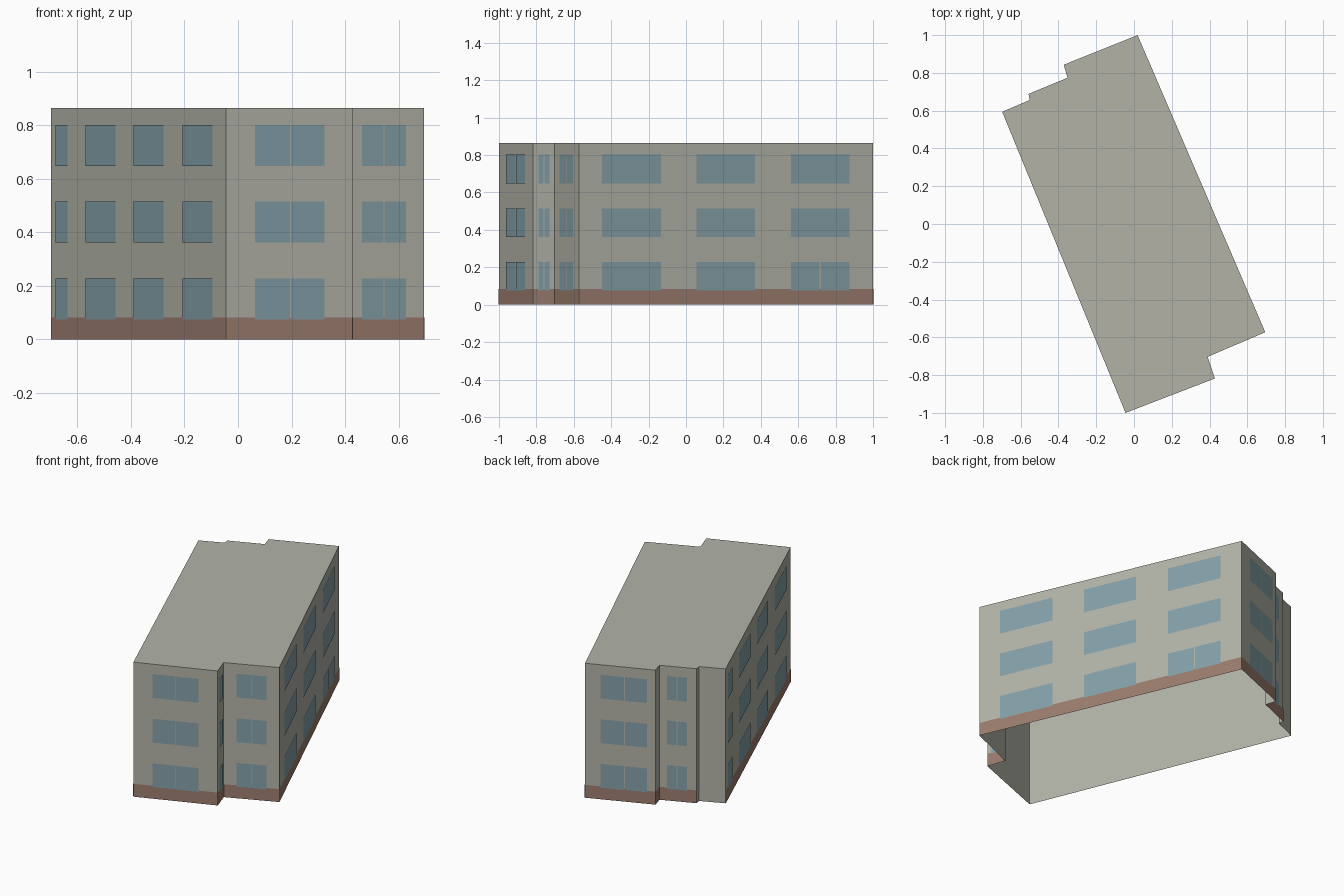
import bpy
from mathutils import Vector

cube = bpy.data.objects.get("Cube")
if cube:
    bpy.data.objects.remove(cube, do_unlink=True)


def material(name, rgb):
    m = bpy.data.materials.new(name)
    m.use_nodes = True
    m.diffuse_color = (*rgb, 1)
    m.node_tree.nodes["Principled BSDF"].inputs["Base Color"].default_value = (*rgb, 1)
    return m


WALL = material("grey plaster", (0.445, 0.45, 0.39))
BASE = material("brown plinth", (0.33, 0.205, 0.156))
GLASS = material("blue glass", (0.23, 0.35, 0.39))

HEIGHT, BASE_TOP = 0.865, 0.083
SILLS, WINDOW_HEIGHT = (0.075, 0.362, 0.649), 0.153


def add_mesh(name, verts, faces, mat):
    mesh = bpy.data.meshes.new(name)
    mesh.from_pydata(verts, [], faces)
    mesh.materials.append(mat)
    obj = bpy.data.objects.new(name, mesh)
    bpy.context.collection.objects.link(obj)


def panel(start, end, f0, f1, z0, z1, offset):
    """Upright rectangle between two fractions of a wall, set just outside it."""
    along = Vector(end) - Vector(start)
    out = Vector((along.y, -along.x)).normalized() * offset
    p, q = (Vector(start) + along * f + out for f in (f0, f1))
    return [(p.x, p.y, z0), (q.x, q.y, z0), (q.x, q.y, z1), (p.x, p.y, z1)]


def add_panels(name, panels, mat):
    verts = [v for p in panels for v in p]
    faces = [tuple(range(4 * i, 4 * i + 4)) for i in range(len(panels))]
    add_mesh(name, verts, faces, mat)


# Footprint, counterclockwise from the front corner
plan = [(-0.045, -1.0), (0.428, -0.818), (0.39, -0.703), (0.695, -0.573),
        (0.019, 1.0), (-0.372, 0.843), (-0.352, 0.774), (-0.558, 0.689),
        (-0.553, 0.656), (-0.698, 0.594)]
n = len(plan)

# Outer shell with flat roof, open underneath
shell = [(x, y, z) for z in (0, HEIGHT) for x, y in plan]
sides = [(i, (i + 1) % n, (i + 1) % n + n, i + n) for i in range(n)]
add_mesh("walls_and_roof", shell, sides + [tuple(range(n, 2 * n))], WALL)

# Wall index: name, panes as fractions along the wall
windows = {
    0: ("front", [(0.227, 0.503), (0.51, 0.777)]),
    1: ("front_step", [(0.24, 0.485), (0.515, 0.77)]),
    2: ("front_recess", [(0.236, 0.503), (0.513, 0.774)]),
    3: ("left_side", [(0.078, 0.279), (0.4, 0.598), (0.72, 0.92)]),
    4: ("back", [(0.225, 0.555), (0.568, 0.885)]),
    6: ("back_recess", [(0.21, 0.47), (0.485, 0.74)]),
    9: ("right_side", [(0.03, 0.098), (0.2, 0.373), (0.475, 0.646), (0.755, 0.926)]),
}

for i, (name, panes) in windows.items():
    start, end = plan[i], plan[(i + 1) % n]
    rows = []
    for floor, sill in enumerate(SILLS):
        for f0, f1 in panes:
            spans = [(f0, f1)]
            # The rear ground floor window on the long left side is divided
            if i == 3 and floor == 0 and f0 > 0.7:
                spans = [(f0, 0.818), (0.822, f1)]
            rows += [panel(start, end, a, b, sill, sill + WINDOW_HEIGHT, 0.003)
                     for a, b in spans]
    add_panels(name + "_windows", rows, GLASS)

# Plinth band round every wall except the blank corner
bands = [panel(plan[i], plan[(i + 1) % n], 0, 1, 0, BASE_TOP, 0.0015)
         for i in range(n) if i not in (7, 8)]
add_panels("plinth", bands, BASE)
